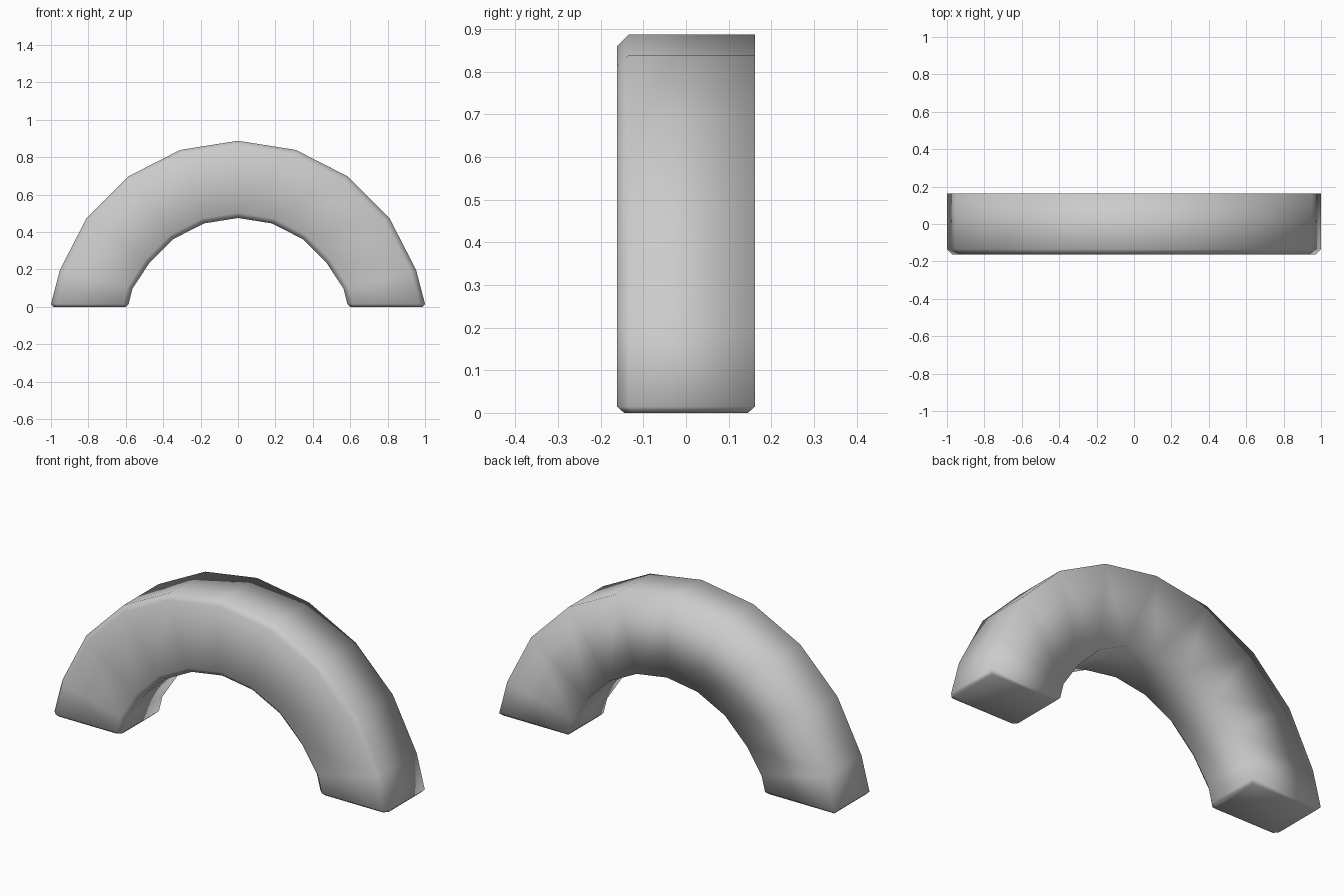
import bpy, bmesh, math

if "Cube" in bpy.data.objects:
    bpy.data.objects.remove(bpy.data.objects["Cube"])

# Arch path: outer (x, z) and inner (x, z) per station, foot to crown
def station(deg, outer=1.0, inner=0.587, drop=0.112):
    c, s = math.cos(math.radians(deg)), math.sin(math.radians(deg))
    return (outer * c, outer * s - drop, inner * c, inner * s - drop)

half = [(0.985, 0.0, 0.60, 0.0),            # chamfered foot
        (1.0, 0.015, 0.585, 0.015),
        (0.952, 0.198, 0.564, 0.098)]
half += [station(a) for a in (36, 54, 72)]
path = half + [station(90)] + [(-a, b, -c, d) for a, b, c, d in reversed(half)]

# Cross-section: front edges bevelled, back edges square
def section(st, y, bevel):
    ox, oz, ix, iz = st
    length = math.hypot(ox - ix, oz - iz)
    t = bevel / length
    def mix(u):
        return ox + (ix - ox) * u, oz + (iz - oz) * u
    pts = [(0, y), (0, -y + bevel), (t, -y), (1 - t, -y), (1, -y + bevel), (1, y)]
    return [(mix(u)[0], v, mix(u)[1]) for u, v in pts]

bm = bmesh.new()
rings = []
for i, st in enumerate(path):
    foot = i in (0, len(path) - 1)
    rings.append([bm.verts.new(p) for p in section(st, 0.145 if foot else 0.162, 0.02 if foot else 0.028)])

# Skin between the sections and close both feet
for a, b in zip(rings, rings[1:]):
    for j in range(6):
        k = (j + 1) % 6
        bm.faces.new((a[j], a[k], b[k], b[j]))
bm.faces.new(rings[0])
bm.faces.new(rings[-1])
bmesh.ops.recalc_face_normals(bm, faces=bm.faces)
for f in bm.faces:
    f.smooth = True

mesh = bpy.data.meshes.new("arch")
bm.to_mesh(mesh)
bm.free()
bpy.context.collection.objects.link(bpy.data.objects.new("arch", mesh))
